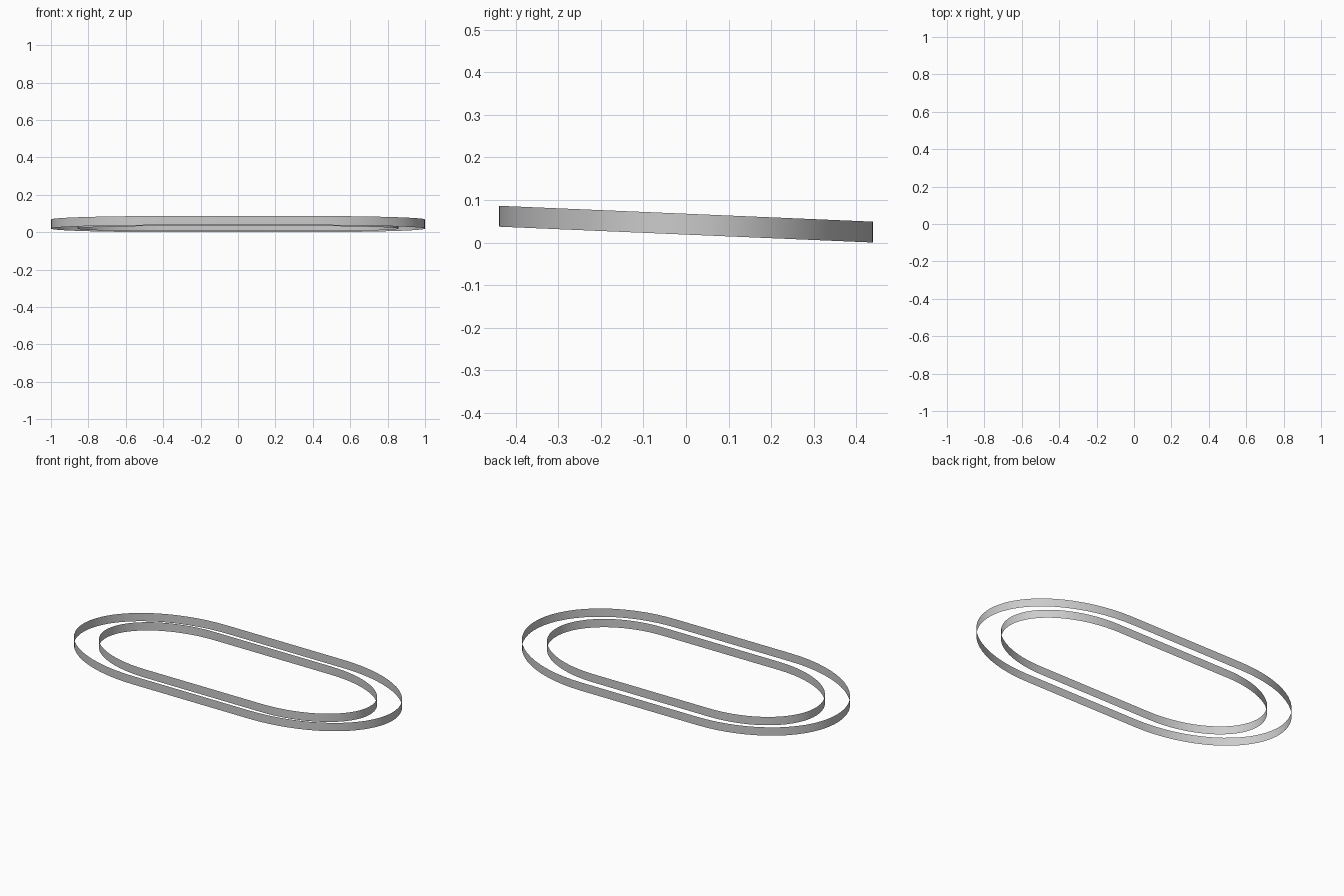
import bpy, bmesh, math

if "Cube" in bpy.data.objects:
    bpy.data.objects.remove(bpy.data.objects["Cube"])

STRAIGHT = 0.38   # half length of the straight sides
HALF_Y = 0.44     # half depth of the outer band
HEIGHT = 0.049    # band height
TILT = 0.0423     # drop in z per unit of y


def band(name, half_x, half_y, seg=32):
    # outline: two half ellipses joined by straight sides
    pts = []
    for side, start in ((1, -math.pi / 2), (-1, math.pi / 2)):
        for i in range(seg + 1):
            a = start + math.pi * i / seg
            pts.append((side * STRAIGHT + (half_x - STRAIGHT) * math.cos(a),
                        half_y * math.sin(a)))
    bm = bmesh.new()
    rows = [[bm.verts.new((x, y, TILT * (HALF_Y - y) + z)) for x, y in pts]
            for z in (0, HEIGHT)]
    n = len(pts)
    for i in range(n):
        j = (i + 1) % n
        bm.faces.new((rows[0][i], rows[0][j], rows[1][j], rows[1][i]))
    me = bpy.data.meshes.new(name)
    bm.to_mesh(me)
    bm.free()
    for p in me.polygons:
        p.use_smooth = True
    ob = bpy.data.objects.new(name, me)
    bpy.context.collection.objects.link(ob)


# open sheet bands, one inside the other
band("outer_band", 1.0, HALF_Y)
band("inner_band", 0.857, 0.325)
